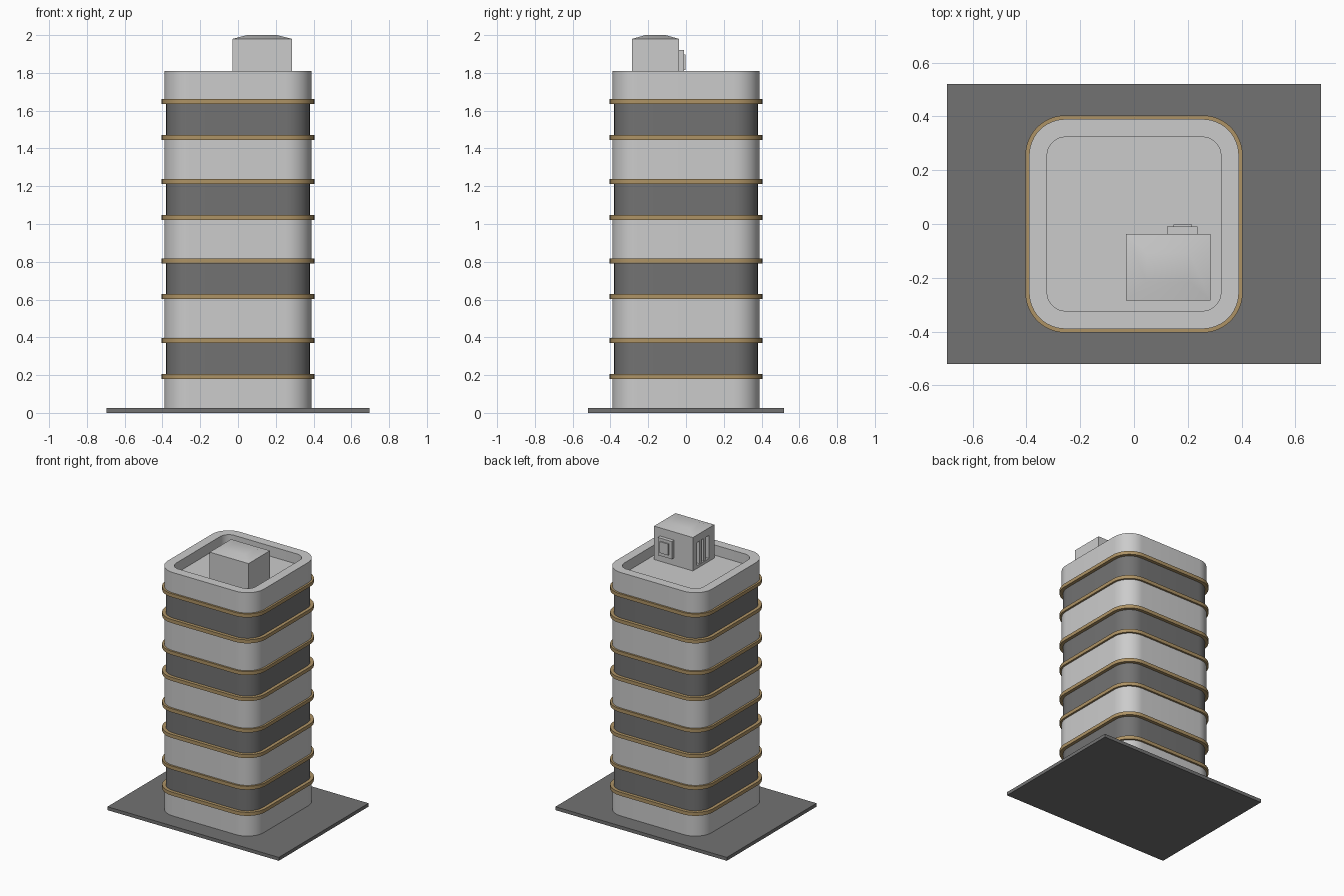
import bpy, bmesh, math

if "Cube" in bpy.data.objects:
    bpy.data.objects.remove(bpy.data.objects["Cube"])

def material(name, col):
    m = bpy.data.materials.new(name)
    m.diffuse_color = (*col, 1)
    m.use_nodes = True
    m.node_tree.nodes["Principled BSDF"].inputs["Base Color"].default_value = m.diffuse_color
    return m

GOLD = material("bronze_trim", (0.42, 0.29, 0.13))
DARK = material("dark_grey", (0.17, 0.17, 0.17))

def finish(name, bm, mat=None, smooth=False):
    bmesh.ops.recalc_face_normals(bm, faces=bm.faces)
    me = bpy.data.meshes.new(name)
    bm.to_mesh(me)
    bm.free()
    ob = bpy.data.objects.new(name, me)
    bpy.context.collection.objects.link(ob)
    if mat:
        me.materials.append(mat)
    if smooth:
        bpy.ops.object.select_all(action='DESELECT')
        ob.select_set(True)
        bpy.context.view_layer.objects.active = ob
        bpy.ops.object.shade_smooth_by_angle(angle=math.radians(30))
    return ob

def box(name, x0, x1, y0, y1, z0, z1, mat=None):
    bm = bmesh.new()
    bmesh.ops.create_cube(bm, size=1)
    for v in bm.verts:
        v.co = (x0 if v.co.x < 0 else x1, y0 if v.co.y < 0 else y1, z0 if v.co.z < 0 else z1)
    return finish(name, bm, mat)

CORNER = 0.255   # shared centre of all rounded corners
SEG = 12

def loop_points(half):
    r = half - CORNER
    for q, (sx, sy) in enumerate([(1, 1), (-1, 1), (-1, -1), (1, -1)]):
        for i in range(SEG + 1):
            a = (q + i / SEG) * math.pi / 2
            yield sx * CORNER + r * math.cos(a), sy * CORNER + r * math.sin(a)

def sweep(name, profile, mat=None, closed=False, cap=False):
    """Carry a (half width, height) profile around a rounded square."""
    bm = bmesh.new()
    loops = [[bm.verts.new((x, y, z)) for x, y in loop_points(h)] for h, z in profile]
    pairs = list(zip(loops, loops[1:]))
    if closed:
        pairs.append((loops[-1], loops[0]))
    for a, b in pairs:
        n = len(a)
        for i in range(n):
            j = (i + 1) % n
            bm.faces.new((a[i], a[j], b[j], b[i]))
    if cap:
        bm.faces.new(loops[-1])
    return finish(name, bm, mat, True)

# Ground slab
box("base_slab", -0.695, 0.695, -0.52, 0.52, 0, 0.025, DARK)

# Alternating wall and window bands
levels = [0.025, 0.193, 0.384, 0.616, 0.804, 1.034, 1.225, 1.458, 1.648]
for i in range(8):
    dark = i % 2 == 1
    h = 0.38 if dark else 0.39
    sweep(f"window_band_{i}" if dark else f"wall_band_{i}",
          [(h, levels[i]), (h, levels[i + 1])], DARK if dark else None)

# Trim rings at each joint
for i, z in enumerate(levels[1:]):
    sweep(f"trim_ring_{i}", [(0.375, z - 0.013), (0.404, z - 0.013),
                             (0.404, z + 0.013), (0.375, z + 0.013)], GOLD, closed=True)

# Top band with parapet and sunken roof
FLOOR = 1.735
sweep("roof_parapet", [(0.39, 1.648), (0.39, 1.81), (0.323, 1.81), (0.323, FLOOR)], cap=True)

# Roof hut with a shallow hipped top
X0, X1, Y0, Y1 = -0.03, 0.285, -0.285, -0.037
bm = bmesh.new()
def ring(x0, x1, y0, y1, z):
    return [bm.verts.new(p) for p in ((x0, y0, z), (x1, y0, z), (x1, y1, z), (x0, y1, z))]
rings = [ring(X0, X1, Y0, Y1, FLOOR), ring(X0, X1, Y0, Y1, 1.98),
         ring(0.048, 0.207, -0.216, -0.108, 2.0)]
for a, b in zip(rings, rings[1:]):
    for i in range(4):
        j = (i + 1) % 4
        bm.faces.new((a[i], a[j], b[j], b[i]))
bm.faces.new(rings[0])
bm.faces.new(rings[-1])
hut = finish("roof_hut", bm, smooth=True)

# Doorway recess in the hut's left side
cutter = box("doorway_cutter", X0 - 0.05, X0 + 0.03, -0.225, -0.085, 1.755, 1.925)
cutter.hide_render = True
cutter.hide_set(True)
mod = hut.modifiers.new("doorway", 'BOOLEAN')
mod.operation = 'DIFFERENCE'
mod.solver = 'EXACT'
mod.object = cutter

# Upright bars in the doorway
for i in range(2):
    y = -0.225 + 0.14 * (i + 1) / 3
    box(f"door_bar_{i}", X0 + 0.003, X0 + 0.03, y - 0.012, y + 0.012, 1.755, 1.925)

# Hatch on the hut's back side
box("hatch_frame", 0.122, 0.236, Y1 - 0.005, -0.01, 1.79, 1.92)
box("hatch_panel", 0.146, 0.216, -0.015, -0.002, 1.815, 1.898)
